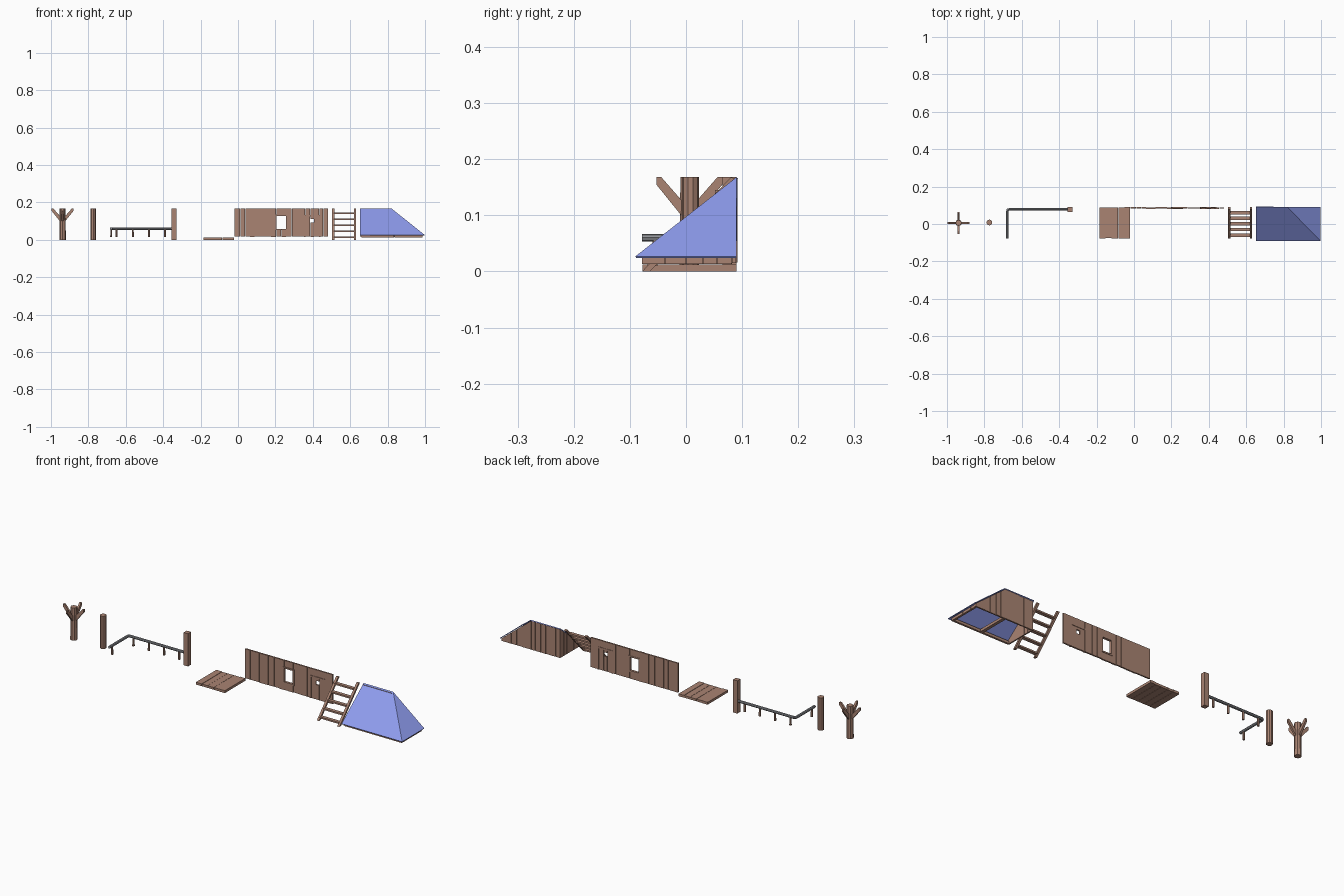
import bpy, bmesh, math, random
from mathutils import Vector, Matrix

if "Cube" in bpy.data.objects:
    bpy.data.objects.remove(bpy.data.objects["Cube"])

random.seed(4)


def mat(name, c):
    m = bpy.data.materials.new(name)
    m.diffuse_color = (*c, 1)
    m.use_nodes = True
    m.node_tree.nodes["Principled BSDF"].inputs["Base Color"].default_value = m.diffuse_color
    return m


WOOD = mat("wood", (0.40, 0.23, 0.17))
BLUE = mat("canvas_blue", (0.27, 0.33, 0.85))
GREY = mat("rope_grey", (0.28, 0.29, 0.31))


def finish(bm, name, m, smooth=False):
    bmesh.ops.recalc_face_normals(bm, faces=bm.faces)
    me = bpy.data.meshes.new(name)
    bm.to_mesh(me)
    bm.free()
    me.materials.append(m)
    ob = bpy.data.objects.new(name, me)
    bpy.context.collection.objects.link(ob)
    return ob


def box(bm, x0, x1, y0, y1, z0, z1):
    mtx = Matrix.Translation(((x0 + x1) / 2, (y0 + y1) / 2, (z0 + z1) / 2))
    bmesh.ops.create_cube(bm, size=1, matrix=mtx @ Matrix.Diagonal((x1 - x0, y1 - y0, z1 - z0, 1)))


def beam(bm, p, q, r1, r2=None, sides=8):
    p, q = Vector(p), Vector(q)
    d = q - p
    mtx = Matrix.Translation((p + q) / 2) @ d.to_track_quat('Z', 'Y').to_matrix().to_4x4()
    bmesh.ops.create_cone(bm, cap_ends=True, segments=sides, radius1=r1,
                          radius2=r1 if r2 is None else r2, depth=d.length, matrix=mtx)


def prism(bm, pts, offset):
    a = [bm.verts.new(p) for p in pts]
    b = [bm.verts.new(Vector(p) + Vector(offset)) for p in pts]
    bm.faces.new(a)
    bm.faces.new(b[::-1])
    for i in range(len(a)):
        j = (i + 1) % len(a)
        bm.faces.new((a[i], b[i], b[j], a[j]))


def splits(a, b, n):
    """Uneven plank edges between a and b."""
    w = [random.uniform(0.8, 1.2) for _ in range(n)]
    e = [a]
    for k in w:
        e.append(e[-1] + k * (b - a) / sum(w))
    return [(u + 0.0006, v - 0.0006) for u, v in zip(e, e[1:])]


def planks(bm, x0, x1, z0, z1, n, y0=0.081, y1=0.089):
    for u, v in splits(x0, x1, n):
        j = random.uniform(0, 0.0015)
        box(bm, u, v, y0 + j, y1 + j * 0.6, z0 + j, z1)


H = 0.168

# Branched trunk: straight stem with four rising branches
bm = bmesh.new()
c = Vector((-0.938, 0.006, 0))
beam(bm, c, c + Vector((0, 0, H)), 0.0175, 0.016)
for i in range(4):
    d = Vector((math.cos(i * math.pi / 2), math.sin(i * math.pi / 2), 0))
    prof = [(0.008, 0.105), (0.013, 0.098), (0.059, 0.155), (0.059, H), (0.050, H), (0.008, 0.12)]
    s = Vector((-d.y, d.x, 0)) * 0.005
    prism(bm, [c + d * r - s + Vector((0, 0, z)) for r, z in prof], s * 2)
finish(bm, "branched_trunk", WOOD)

# Plain round log
bm = bmesh.new()
beam(bm, (-0.773, 0.008, 0), (-0.773, 0.008, H), 0.0155, sides=10)
finish(bm, "round_log", WOOD)

# L-shaped railing with short posts
bm = bmesh.new()
beam(bm, (-0.678, -0.078, 0.06), (-0.678, 0.072, 0.06), 0.007)
beam(bm, (-0.678, 0.072, 0.06), (-0.671, 0.079, 0.06), 0.007)
beam(bm, (-0.671, 0.079, 0.06), (-0.345, 0.079, 0.06), 0.007)
finish(bm, "rail", GREY)
bm = bmesh.new()
for x, y in [(-0.678, -0.055), (-0.65, 0.079), (-0.562, 0.079), (-0.476, 0.079), (-0.39, 0.079)]:
    beam(bm, (x, y, 0.015), (x, y, 0.057), 0.006, 0.005, 6)
finish(bm, "rail_posts", WOOD)

# Square corner post
bm = bmesh.new()
box(bm, -0.355, -0.33, 0.065, 0.09, 0, H)
finish(bm, "square_post", WOOD)

# Floor panel
bm = bmesh.new()
for u, v in splits(-0.186, -0.02, 5):
    j = random.uniform(0, 0.002)
    box(bm, u, v, -0.078 + j, 0.09 - j, 0, 0.013 - j)
finish(bm, "floor_panel", WOOD)

# Plain wall
bm = bmesh.new()
planks(bm, -0.018, 0.149, 0.016, H, 6)
finish(bm, "plain_wall", WOOD)

# Window wall: planks around an opening, plus frame
bm = bmesh.new()
planks(bm, 0.149, 0.205, 0.016, H, 2)
planks(bm, 0.205, 0.257, 0.016, 0.058, 2)
planks(bm, 0.205, 0.257, 0.129, H, 2)
planks(bm, 0.257, 0.315, 0.016, H, 2)
finish(bm, "window_wall", WOOD)
bm = bmesh.new()
for x0, x1, z0, z1 in [(0.199, 0.206, 0.052, 0.135), (0.256, 0.263, 0.052, 0.135),
                       (0.206, 0.256, 0.052, 0.059), (0.206, 0.256, 0.128, 0.135)]:
    box(bm, x0, x1, 0.079, 0.0915, z0, z1)
finish(bm, "window_frame", WOOD)

# Door wall with framed door and small peep opening
bm = bmesh.new()
planks(bm, 0.315, 0.359, 0.016, H, 2)
planks(bm, 0.359, 0.435, 0.128, H, 3)
planks(bm, 0.435, 0.482, 0.016, H, 2)
finish(bm, "door_wall", WOOD)
bm = bmesh.new()
planks(bm, 0.359, 0.386, 0.016, 0.128, 1)
planks(bm, 0.386, 0.406, 0.016, 0.092, 1)
planks(bm, 0.386, 0.406, 0.112, 0.128, 1)
planks(bm, 0.406, 0.435, 0.016, 0.128, 1)
finish(bm, "door", WOOD)
bm = bmesh.new()
for x0, x1, z0, z1 in [(0.352, 0.36, 0.016, 0.125), (0.434, 0.442, 0.016, 0.125),
                       (0.352, 0.442, 0.125, 0.133)]:
    box(bm, x0, x1, 0.079, 0.0915, z0, z1)
finish(bm, "door_frame", WOOD)

# Leaning ladder
bm = bmesh.new()
for x in (0.509, 0.625):
    prism(bm, [(x - 0.006, -0.078, 0), (x - 0.006, -0.064, 0),
               (x - 0.006, 0.09, H - 0.004), (x - 0.006, 0.08, H)], (0.012, 0, 0))
finish(bm, "ladder_rails", WOOD)
bm = bmesh.new()
for i in range(5):
    t = 0.08 + 0.19 * i
    y, z = -0.072 + 0.158 * t, H * t
    box(bm, 0.513, 0.621, y - 0.009, y + 0.009, z - 0.004, z + 0.004)
finish(bm, "ladder_rungs", WOOD)

# Roof canvas: straight slope and hipped end
bm = bmesh.new()
A, B, C, D, E = [bm.verts.new(p) for p in [(0.652, -0.09, 0.027), (0.997, -0.09, 0.027),
                 (0.82, 0.09, H), (0.652, 0.09, H), (0.997, 0.09, 0.027)]]
bm.faces.new((A, B, C, D))
bm.faces.new((B, E, C))
roof = finish(bm, "roof_canvas", BLUE)
if roof.data.polygons[0].normal.z < 0:
    roof.data.flip_normals()
sol = roof.modifiers.new("thickness", 'SOLIDIFY')
sol.thickness = 0.004
sol.offset = -1

# Planked back of the roof and gable side, cut to the slopes
bm = bmesh.new()


def back_z(x):
    return 0.163 if x < 0.818 else max(0.0165, 0.163 - (x - 0.818) * 0.80)


for u, v in splits(0.654, 0.818, 6) + splits(0.818, 0.987, 6):
    prism(bm, [(u, 0.082, 0.015), (v, 0.082, 0.015), (v, 0.082, back_z(v)), (u, 0.082, back_z(u))],
          (0, random.uniform(0.006, 0.008), 0))
finish(bm, "roof_back_planks", WOOD)
bm = bmesh.new()
for u, v in splits(-0.078, 0.082, 6):
    zu, zv = [0.022 + (y + 0.09) * 0.783 for y in (u, v)]
    prism(bm, [(0.654, u, 0.015), (0.654, v, 0.015), (0.654, v, zv), (0.654, u, zu)], (0.007, 0, 0))
finish(bm, "roof_gable_planks", WOOD)

# Beams under the roof
bm = bmesh.new()
for u, v in splits(0.661, 0.987, 2):
    box(bm, u, v, -0.078, -0.068, 0.013, 0.026)
for u, v in splits(-0.068, 0.082, 5):
    box(bm, 0.977, 0.987, u, v, 0.013, 0.026)
box(bm, 0.811, 0.827, -0.068, 0.082, 0.013, 0.026)
finish(bm, "roof_base_beams", WOOD)
